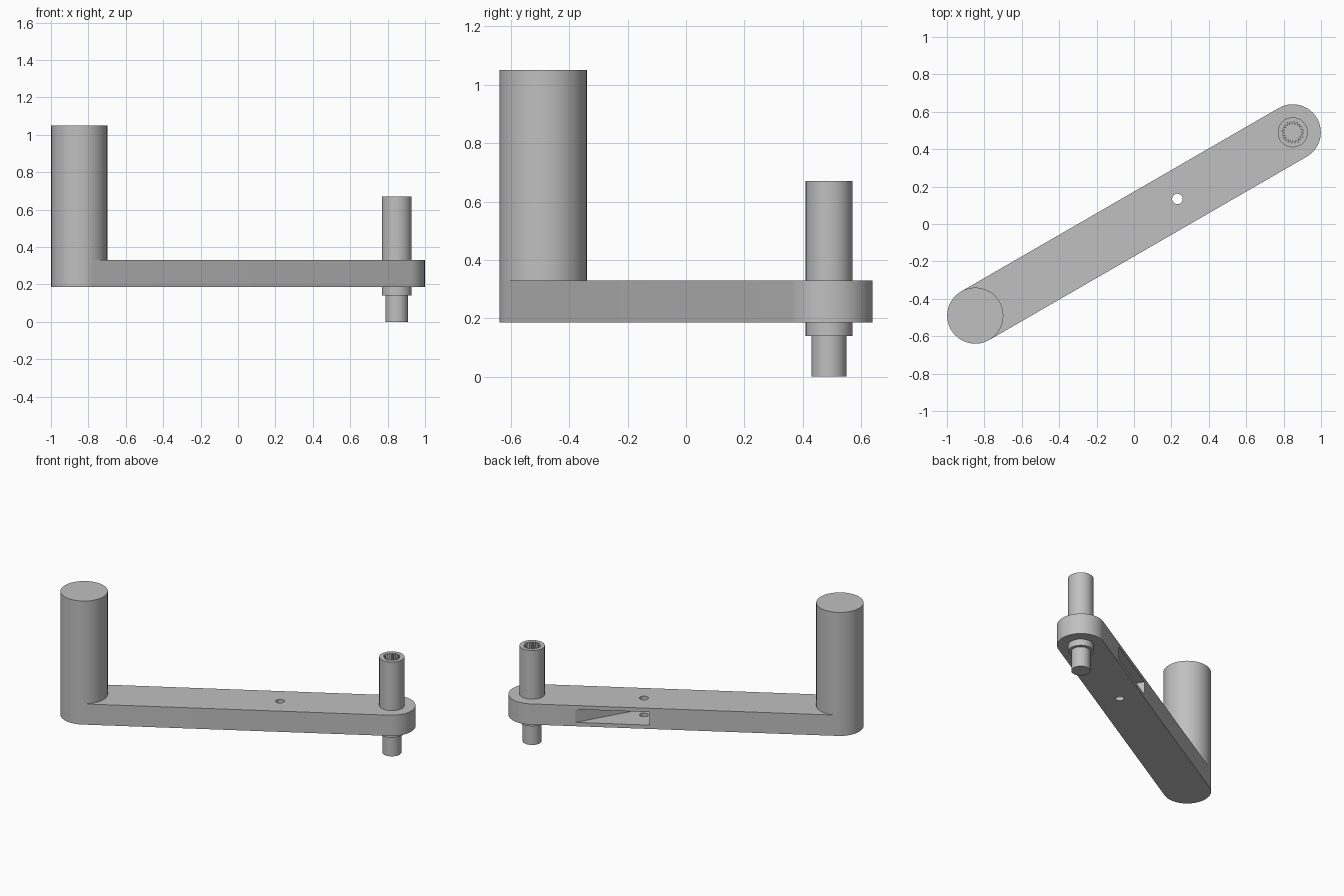
import bpy, bmesh, math
from mathutils import Matrix

if "Cube" in bpy.data.objects:
    bpy.data.objects.remove(bpy.data.objects["Cube"], do_unlink=True)

TILT = Matrix.Rotation(math.radians(30), 4, "Z")   # arm runs diagonally in plan
REACH = 0.98                                       # half distance between the two ends
END_R = 0.15
ARM_LOW, ARM_TOP = 0.185, 0.33

steel = bpy.data.materials.new("plain grey")
grey = (0.527, 0.527, 0.527, 1)
steel.diffuse_color = grey
steel.use_nodes = True
steel.node_tree.nodes["Principled BSDF"].inputs["Base Color"].default_value = grey


def arc(u, radius, start=0, sweep=360, steps=72):
    """Points of an arc centred on the arm's axis."""
    count = steps if sweep == 360 else steps + 1
    angles = [math.radians(start + sweep * i / steps) for i in range(count)]
    return [(u + radius * math.cos(a), radius * math.sin(a)) for a in angles]


def prism(name, outline, low, high):
    """Extrude an outline given in the arm's own frame."""
    bm = bmesh.new()
    face = bm.faces.new([bm.verts.new((u, v, low)) for u, v in outline])
    side = bmesh.ops.extrude_face_region(bm, geom=[face])["geom"]
    top = [g for g in side if isinstance(g, bmesh.types.BMVert)]
    bmesh.ops.translate(bm, verts=top, vec=(0, 0, high - low))
    bmesh.ops.recalc_face_normals(bm, faces=bm.faces)
    bm.transform(TILT)
    mesh = bpy.data.meshes.new(name)
    bm.to_mesh(mesh)
    bm.free()
    mesh.materials.append(steel)
    obj = bpy.data.objects.new(name, mesh)
    bpy.context.collection.objects.link(obj)
    return obj


def activate(obj):
    bpy.ops.object.select_all(action="DESELECT")
    obj.select_set(True)
    bpy.context.view_layer.objects.active = obj


def cut(target, cutter):
    cutter.hide_render = True
    mod = target.modifiers.new("cut", "BOOLEAN")
    mod.operation, mod.solver, mod.object = "DIFFERENCE", "EXACT", cutter
    activate(target)
    bpy.ops.object.modifier_apply(modifier=mod.name)
    bpy.data.objects.remove(cutter, do_unlink=True)


# Arm with rounded ends
arm = prism("crank_arm",
            arc(REACH, END_R, -90, 180, 36) + arc(-REACH, END_R, 90, 180, 36),
            ARM_LOW, ARM_TOP)

# Wedge pocket in the back edge, and the pin hole through it
cut(arm, prism("pocket_cutter", [(0.777, 0.2), (0.22, 0.2), (0.22, -0.12)], 0.212, 0.303))
cut(arm, prism("pin_hole_cutter", arc(0.268, 0.028, steps=32), 0.1, 0.4))

# Upright grip on the far end
grip = prism("grip", arc(-REACH, END_R), ARM_TOP, 1.05)

# Shaft with a toothed socket, and its narrower lower journal
shaft = prism("shaft", arc(REACH, 0.08, steps=64), 0.14, 0.67)
TEETH = 20
outer, inner = arc(REACH, 0.06, 0, steps=TEETH), arc(REACH, 0.042, 180 / TEETH, steps=TEETH)
star = [p for pair in zip(outer, inner) for p in pair]
cut(shaft, prism("socket_cutter", star, 0.42, 0.75))
journal = prism("journal", arc(REACH, 0.06, steps=64), 0, 0.14)

# Smooth the round walls, keep the edges crisp
for part in (arm, grip, shaft, journal):
    activate(part)
    bpy.ops.object.shade_smooth_by_angle(angle=math.radians(25))
